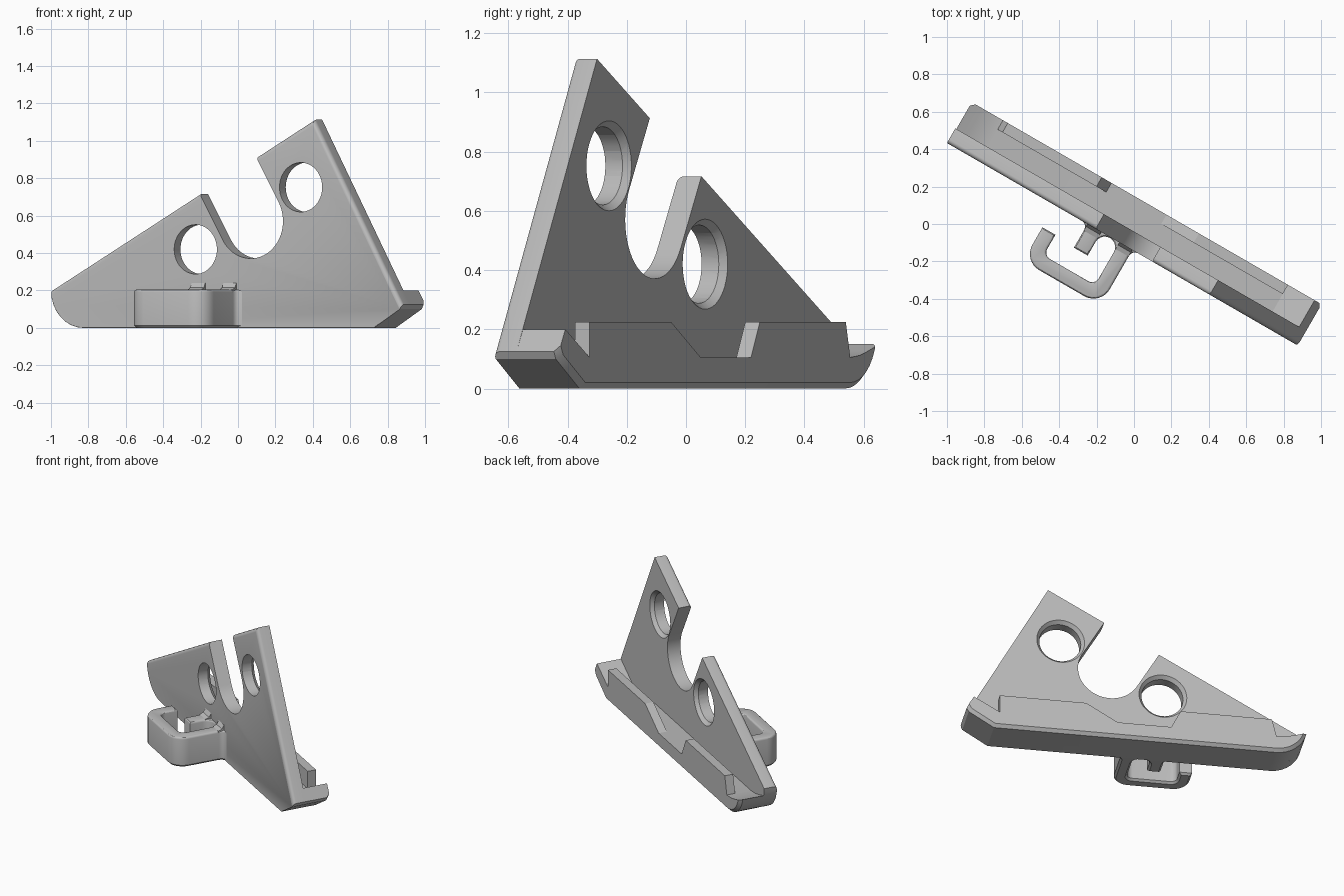
import bpy, bmesh, math
from mathutils import Matrix

cube = bpy.data.objects.get("Cube")
if cube:
    bpy.data.objects.remove(cube, do_unlink=True)

TURN = math.radians(-30)              # the whole part stands turned about z
FRONT, MID, BACK = -0.125, -0.035, 0.13
FLOOR = 0.105

grey = bpy.data.materials.new("plain_grey")
grey.use_nodes = True
grey.diffuse_color = (0.5, 0.5, 0.5, 1)
grey.node_tree.nodes["Principled BSDF"].inputs["Base Color"].default_value = (0.5, 0.5, 0.5, 1)


def arc(cx, cy, r, a0, a1, n=8):
    angles = [math.radians(a0 + (a1 - a0) * i / n) for i in range(n + 1)]
    return [(cx + r * math.cos(a), cy + r * math.sin(a)) for a in angles]


def finish(name, bm):
    bmesh.ops.recalc_face_normals(bm, faces=bm.faces)
    mesh = bpy.data.meshes.new(name)
    bm.to_mesh(mesh)
    bm.free()
    mesh.materials.append(grey)
    obj = bpy.data.objects.new(name, mesh)
    obj.rotation_euler.z = TURN
    bpy.context.collection.objects.link(obj)
    return obj


def prism(name, outline, lo, hi, axis="y", bevels=()):
    """Extrude an outline along y or z, then bevel the edges each rule picks."""
    bm = bmesh.new()
    place = (lambda a, b, t: (a, t, b)) if axis == "y" else (lambda a, b, t: (a, b, t))
    face = bm.faces.new([bm.verts.new(place(a, b, lo)) for a, b in outline])
    out = bmesh.ops.extrude_face_region(bm, geom=[face])
    step = place(0, 0, hi - lo)
    bmesh.ops.translate(bm, vec=step, verts=[v for v in out["geom"] if isinstance(v, bmesh.types.BMVert)])
    for rule, offset, segments in bevels:
        bmesh.ops.recalc_face_normals(bm, faces=bm.faces)
        bm.normal_update()
        bmesh.ops.bevel(bm, geom=[e for e in bm.edges if rule(e)], offset=offset,
                        offset_type="OFFSET", segments=segments, profile=0.5,
                        affect="EDGES", clamp_overlap=True)
    return finish(name, bm)


def rim(y, facing):
    """Edges on the plane y whose side face points up (+1) or down (-1)."""
    def rule(e):
        return (all(abs(v.co.y - y) < 1e-4 for v in e.verts)
                and any(f.normal.z * facing > 0.05 for f in e.link_faces))
    return rule


def level(z):
    """Edges at height z, apart from those buried in the plate."""
    def rule(e):
        return (all(abs(v.co.z - z) < 1e-4 for v in e.verts)
                and min(v.co.y for v in e.verts) < -0.115)
    return rule


def round_cutter(u, z, y0, y1, r0, r1):
    bm = bmesh.new()
    move = Matrix.Translation((u, (y0 + y1) / 2, z)) @ Matrix.Rotation(math.radians(-90), 4, "X")
    bmesh.ops.create_cone(bm, cap_ends=True, segments=48, radius1=r0, radius2=r1,
                          depth=y1 - y0, matrix=move)
    return finish("cutter", bm)


def cut(obj, cutter):
    cutter.hide_render = True
    mod = obj.modifiers.new("cut", "BOOLEAN")
    mod.operation, mod.solver, mod.object = "DIFFERENCE", "EXACT", cutter
    bpy.context.view_layer.update()
    bpy.context.view_layer.objects.active = obj
    bpy.ops.object.modifier_apply(modifier=mod.name)
    bpy.data.objects.remove(cutter, do_unlink=True)


# Upright triangular plate with a rounded front rim and a chamfered foot
foot = [(0.91, 0), (1.07, 0.1), (1.083, 0.125)]
plate = prism("triangular_plate",
              arc(-0.883, 0.2, 0.2, 180, 270) + foot + [(0.54, 1.113)],
              FRONT, MID, "y",
              [(rim(FRONT, 1), 0.04, 5), (rim(FRONT, -1), 0.02, 1)])

# Slanted open slot
d, n, c, r = (0.5, -0.866), (0.866, 0.5), (0.15, 0.571), 0.2
mouth = [(c[0] - d[0] * 0.6 + s * n[0] * r, c[1] - d[1] * 0.6 + s * n[1] * r) for s in (1, -1)]
cut(plate, prism("cutter", mouth + arc(c[0], c[1], r, 210, 390, 28), -0.3, 0.1))

# Two round holes, countersunk at the back
for u, z in ((0.46, 0.752), (-0.19, 0.42)):
    cut(plate, round_cutter(u, z, -0.3, 0.1, 0.132, 0.132))
    cut(plate, round_cutter(u, z, -0.0695, -0.0235, 0.122, 0.162))

# Base rail behind the plate, with a raised lip at each end
rail = prism("base_rail",
             arc(-0.883, 0.2, 0.2, 194.5, 270) + foot
             + [(1.04, 0.2), (0.876, FLOOR), (-0.884, FLOOR), (-0.95, 0.112), (-1.01, 0.128)],
             MID, BACK, "y", [(rim(BACK, -1), 0.02, 1)])

# Thin back wall in two lengths
wall_left = prism("back_wall_long", [(0.876, FLOOR), (0.876, 0.225), (0.326, 0.225), (0.126, FLOOR)],
                  0.073, BACK)
wall_right = prism("back_wall_short", [(-0.214, FLOOR), (-0.274, 0.225), (-0.854, 0.225), (-0.884, FLOOR)],
                   0.073, BACK)

# Hooked loop and stub on the front, with rounded roots
hook_outline = ([(0.097, -0.105)] + arc(0.097, -0.16, 0.035, 90, 180, 4)
                + arc(-0.038, -0.367, 0.1, 0, -90) + arc(-0.315, -0.367, 0.1, -90, -180)
                + [(-0.415, -0.26), (-0.335, -0.26)]
                + arc(-0.295, -0.347, 0.04, 180, 270, 6) + arc(-0.058, -0.347, 0.04, 270, 360, 6)
                + arc(-0.074, -0.185, 0.056, 0, 180, 10)
                + [(-0.13, -0.27), (-0.215, -0.27)]
                + arc(-0.25, -0.16, 0.035, 0, 90, 4) + [(-0.25, -0.105)])
hook = prism("front_hook", hook_outline, 0, 0.205, "z",
             [(level(0.205), 0.022, 3), (level(0), 0.018, 1)])

# Small gussets where the hook and stub tops meet the plate
gussets = []
for name, u0, u1 in (("hook_gusset", -0.018, 0.062), ("stub_gusset", -0.215, -0.13)):
    bm = bmesh.new()
    profile = [(-0.11, 0.19), (-0.165, 0.19), (-0.165, 0.205), (-0.14, 0.215), (-0.125, 0.24), (-0.11, 0.24)]
    face = bm.faces.new([bm.verts.new((u0, y, z)) for y, z in profile])
    out = bmesh.ops.extrude_face_region(bm, geom=[face])
    bmesh.ops.translate(bm, vec=(u1 - u0, 0, 0),
                        verts=[v for v in out["geom"] if isinstance(v, bmesh.types.BMVert)])
    gussets.append(finish(name, bm))

# Smooth the curves, keep the corners sharp
bpy.ops.object.select_all(action="DESELECT")
for obj in [plate, rail, wall_left, wall_right, hook] + gussets:
    obj.select_set(True)
bpy.context.view_layer.objects.active = plate
bpy.ops.object.shade_smooth_by_angle(angle=math.radians(30))
